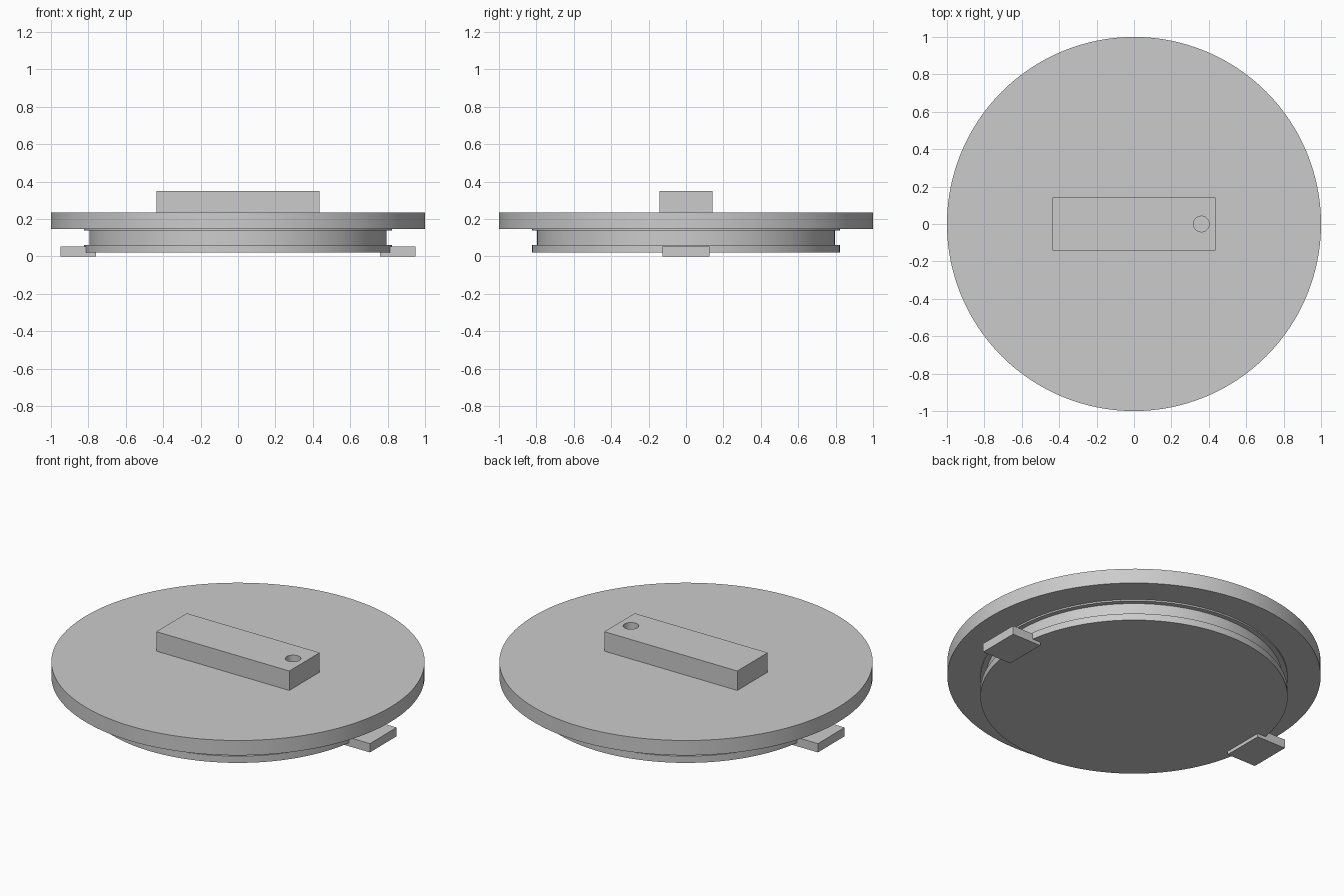
import bpy
import bmesh
from math import radians, tau
from mathutils import Matrix, Vector

if "Cube" in bpy.data.objects:
    bpy.data.objects.remove(bpy.data.objects["Cube"], do_unlink=True)

GREY = (0.6, 0.6, 0.6, 1)
grey = bpy.data.materials.new("plain grey")
grey.use_nodes = True
grey.diffuse_color = GREY
grey.node_tree.nodes["Principled BSDF"].inputs["Base Color"].default_value = GREY


def finish(name, bm, smooth=False):
    bmesh.ops.recalc_face_normals(bm, faces=bm.faces[:])
    mesh = bpy.data.meshes.new(name)
    bm.to_mesh(mesh)
    bm.free()
    mesh.materials.append(grey)
    obj = bpy.data.objects.new(name, mesh)
    bpy.context.collection.objects.link(obj)
    bpy.ops.object.select_all(action="DESELECT")
    obj.select_set(True)
    bpy.context.view_layer.objects.active = obj
    if smooth:
        bpy.ops.object.shade_smooth_by_angle(angle=radians(30))
    return obj


def box(name, low, high):
    low, high = Vector(low), Vector(high)
    bm = bmesh.new()
    place = Matrix.Translation((low + high) / 2) @ Matrix.Diagonal((*(high - low), 1))
    bmesh.ops.create_cube(bm, size=1, matrix=place)
    return finish(name, bm)


def lathe(name, profile, sides):
    """Revolve a (radius, height) outline and cap both ends with flat faces."""
    bm = bmesh.new()
    verts = [bm.verts.new((r, 0, z)) for r, z in profile]
    edges = [bm.edges.new(pair) for pair in zip(verts, verts[1:])]
    bmesh.ops.spin(bm, geom=verts + edges, cent=(0, 0, 0), axis=(0, 0, 1),
                   angle=tau, steps=sides, use_merge=True)
    bmesh.ops.remove_doubles(bm, verts=bm.verts[:], dist=1e-5)
    bmesh.ops.holes_fill(bm, edges=[e for e in bm.edges if e.is_boundary], sides=0)
    return finish(name, bm, smooth=True)


# Lid: wide plate above a plug with a seal groove and thin upper lip
lathe("lid", [(0.823, 0.02), (0.823, 0.06), (0.795, 0.06), (0.795, 0.138),
              (0.823, 0.138), (0.823, 0.147), (1, 0.147), (1, 0.235)], 128)

# Handle block with a round hole near its left end
handle = box("handle", (-0.435, -0.142, 0.235), (0.435, 0.142, 0.35))
cutter = lathe("hole_cutter", [(0.042, 0.2), (0.042, 0.4)], 32)
cutter.location.x = 0.36
cutter.hide_render = True
cut = handle.modifiers.new("hole", "BOOLEAN")
cut.operation = "DIFFERENCE"
cut.solver = "EXACT"
cut.object = cutter
bpy.context.view_layer.objects.active = handle
bpy.ops.object.modifier_apply(modifier=cut.name)
bpy.data.objects.remove(cutter, do_unlink=True)
bpy.ops.object.select_all(action="DESELECT")
handle.select_set(True)
bpy.context.view_layer.objects.active = handle
bpy.ops.object.shade_smooth_by_angle(angle=radians(30))

# Locking tabs on both sides
for side, x in (("left", 0.855), ("right", -0.855)):
    box(side + "_tab", (x - 0.095, -0.125, 0), (x + 0.095, 0.125, 0.052))
